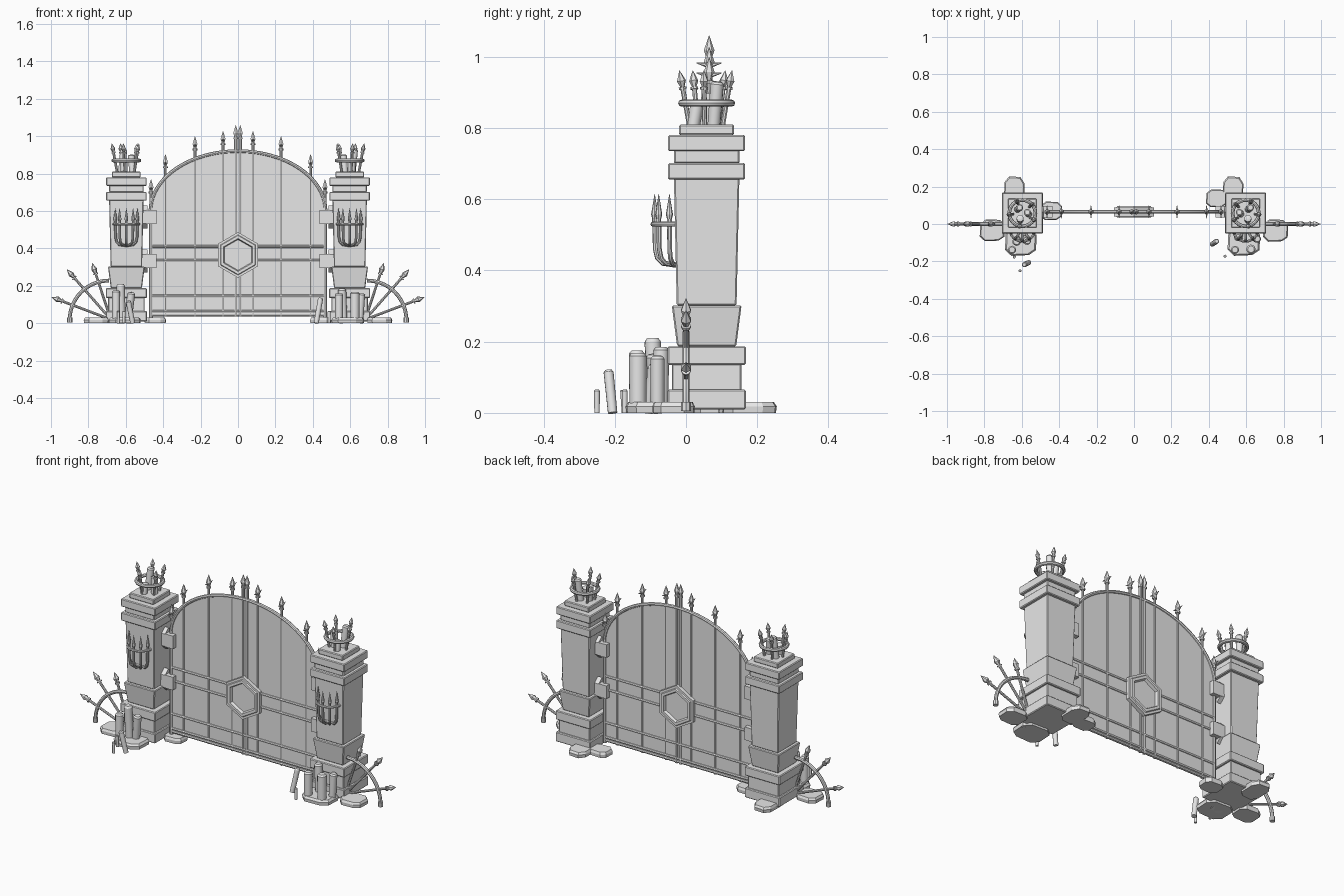
import bpy, bmesh, math
from mathutils import Vector, Matrix

if "Cube" in bpy.data.objects:
    bpy.data.objects.remove(bpy.data.objects["Cube"])

stone = bpy.data.materials.new("plain_grey")
stone.diffuse_color = (0.8, 0.8, 0.8, 1)
stone.use_nodes = True
stone.node_tree.nodes["Principled BSDF"].inputs["Base Color"].default_value = stone.diffuse_color
GY = 0.065          # depth of the gate plane
PX, PY = 0.597, 0.058   # pillar centre


def finish(name, bm, smooth=True):
    bmesh.ops.recalc_face_normals(bm, faces=bm.faces)
    me = bpy.data.meshes.new(name)
    bm.to_mesh(me)
    bm.free()
    me.materials.append(stone)
    ob = bpy.data.objects.new(name, me)
    bpy.context.collection.objects.link(ob)
    if smooth:
        bpy.ops.object.select_all(action='DESELECT')
        ob.select_set(True)
        bpy.context.view_layer.objects.active = ob
        bpy.ops.object.shade_smooth_by_angle(angle=math.radians(40))
    return ob


def rod(bm, p, q, r1, r2=None, n=8):
    """Tapered cylinder from p to q."""
    p, q = Vector(p), Vector(q)
    d = q - p
    m = Matrix.Translation((p + q) / 2) @ d.to_track_quat('Z', 'Y').to_matrix().to_4x4()
    bmesh.ops.create_cone(bm, cap_ends=True, segments=n, radius1=r1,
                          radius2=r1 if r2 is None else r2, depth=d.length, matrix=m)


def tube(bm, pts, r, closed=False, n=8):
    """Sweep a round section along a path."""
    pts = [Vector(p) for p in pts]
    k = len(pts)
    normal = (pts[1] - pts[0]).cross(pts[2] - pts[1]).normalized()
    rings = []
    for i, p in enumerate(pts):
        a = pts[i - 1] if closed or i else p
        b = pts[(i + 1) % k] if closed or i < k - 1 else p
        side = (b - a).normalized().cross(normal)
        rings.append([bm.verts.new(p + r * (side * math.cos(t) + normal * math.sin(t)))
                      for t in (2 * math.pi * j / n for j in range(n))])
    for i in range(k if closed else k - 1):
        A, B = rings[i], rings[(i + 1) % k]
        for j in range(n):
            bm.faces.new((A[j], A[(j + 1) % n], B[(j + 1) % n], B[j]))
    if not closed:
        bm.faces.new(rings[0])
        bm.faces.new(rings[-1])


def block(bm, c, z0, z1, h0, h1=None, bevel=0.004):
    """Square block with half widths h0 (bottom) and h1 (top)."""
    h1 = h1 or h0
    sub = bmesh.new()
    bmesh.ops.create_cube(sub, size=2)
    for v in sub.verts:
        h = h1 if v.co.z > 0 else h0
        v.co = (c[0] + v.co.x * h, c[1] + v.co.y * h, z1 if v.co.z > 0 else z0)
    bmesh.ops.bevel(sub, geom=sub.edges[:], offset=bevel, segments=1, affect='EDGES')
    tmp = bpy.data.meshes.new("tmp")
    sub.to_mesh(tmp)
    sub.free()
    bm.from_mesh(tmp)
    bpy.data.meshes.remove(tmp)


def prism(bm, pts, vec):
    """Extrude a planar polygon along vec."""
    f = bm.faces.new([bm.verts.new(p) for p in pts])
    g = bmesh.ops.extrude_face_region(bm, geom=[f])["geom"]
    bmesh.ops.translate(bm, vec=vec, verts=[v for v in g if isinstance(v, bmesh.types.BMVert)])


def spearhead(bm, tip, d, size=0.07, r=0.015, barbs=False):
    """Collar and diamond point ending at tip, heading along d."""
    tip, d = Vector(tip), Vector(d).normalized()
    at = lambda f: tip - d * size * f
    rod(bm, at(1.08), at(0.95), r * 0.85)
    rod(bm, at(0.95), at(0.6), r * 0.45, r, 6)
    rod(bm, at(0.6), tip, r, 0.0005, 6)
    if barbs:
        for s in (-1, 1):
            rod(bm, at(0.75), at(0.65) + Vector((0, s * 0.035, 0)), 0.008, 0.001, 6)


def arch(x):
    return 0.60 + 0.32 * math.sqrt(max(0, 1 - (x / 0.468) ** 2))


# Gate leaves: thin arched panels
for s, name in ((-1, "left_panel"), (1, "right_panel")):
    bm = bmesh.new()
    top = [0.465 * math.sin(math.pi / 2 * i / 16) for i in range(17)]
    pts = [(s * x, GY - 0.003, arch(x)) for x in top]
    prism(bm, pts + [(s * 0.465, GY - 0.003, 0.04), (0, GY - 0.003, 0.04)], (0, 0.006, 0))
    finish(name, bm, False)

# Arched outer frame
bm = bmesh.new()
tube(bm, [(0.468 * math.cos(t), GY, 0.60 + 0.32 * math.sin(t))
          for t in (math.pi * i / 40 for i in range(41))], 0.010)
for s in (-1, 1):
    rod(bm, (s * 0.465, GY, 0.03), (s * 0.465, GY, 0.62), 0.010)
finish("arch_frame", bm)

# Horizontal rails
bm = bmesh.new()
for z in (0.045, 0.062, 0.145, 0.335, 0.41):
    rod(bm, (-0.465, GY, z), (0.465, GY, z), 0.009)
finish("gate_rails", bm)

# Upright bars with spear points
bm = bmesh.new()
for s in (-1, 1):
    for x, tip in ((0.012, 1.06), (0.08, 1.028), (0.23, 1.0), (0.388, 0.905), (0.465, 0.77)):
        rod(bm, (s * x, GY, 0.035), (s * x, GY, tip - 0.06), 0.009 if x < 0.05 else 0.007)
        spearhead(bm, (s * x, GY, tip), (0, 0, 1), barbs=x > 0.05)
finish("gate_bars", bm)

# Hexagonal lock: stepped frames around a recessed plate
bm = bmesh.new()
hexa = lambda r, y: [bm.verts.new((r * math.sin(a), y, 0.365 + r * math.cos(a)))
                     for a in (math.pi / 3 * i for i in range(6))]
for s in (-1, 1):
    rings = [hexa(r, GY + s * y) for r, y in ((0.122, 0), (0.122, 0.024), (0.108, 0.024), (0.104, 0.03),
                                               (0.088, 0.03), (0.082, 0.014))]
    for A, B in zip(rings, rings[1:]):
        for i in range(6):
            bm.faces.new((A[i], A[(i + 1) % 6], B[(i + 1) % 6], B[i]))
    bm.faces.new(rings[-1])
bmesh.ops.remove_doubles(bm, verts=bm.verts, dist=1e-5)
finish("hexagon_lock", bm, False)

# Candle: slightly leaning cylinder with a rounded shoulder
def candle(bm, x, y, z0, z1, r=0.02, dx=0.0, dy=0.0):
    p, q = Vector((x - dx, y - dy, z0)), Vector((x + dx, y + dy, z1))
    e = p.lerp(q, 0.95)
    rod(bm, p, e, r * 0.95, r, 12)
    rod(bm, e, q, r, r * 0.7, 12)


# Flat ground stone: chamfered octagon slab
def slab(bm, x0, x1, y0, y1, h=0.03):
    cx, cy, hx, hy = (x0 + x1) / 2, (y0 + y1) / 2, (x1 - x0) / 2, (y1 - y0) / 2
    oct_ = [(1, .5), (.6, .95), (-.5, 1), (-.95, .6), (-1, -.55), (-.6, -1), (.5, -.95), (.95, -.6)]
    lay = [[bm.verts.new((cx + a * hx * k, cy + b * hy * k, z)) for a, b in oct_]
           for k, z in ((0.97, 0), (1, h * 0.6), (0.9, h))]
    for A, B in zip(lay, lay[1:]):
        for i in range(8):
            bm.faces.new((A[i], A[(i + 1) % 8], B[(i + 1) % 8], B[i]))
    bm.faces.new(lay[0])
    bm.faces.new(lay[-1])


for s, side in ((-1, "left"), (1, "right")):
    c = (s * PX, PY)
    # Pillar of stacked blocks: bottom z, top z, half widths
    bm = bmesh.new()
    for z0, z1, h0, h1 in ((0.01, 0.065, .11, .11), (0.06, 0.14, .098, .098), (0.135, 0.187, .11, .11),
                           (0.187, 0.302, .083, .098), (0.302, 0.66, .084, .092), (0.655, 0.702, .108, .108),
                           (0.70, 0.74, .092, .092), (0.735, 0.78, .108, .108), (0.78, 0.81, .077, .077)):
        block(bm, c, z0, z1, h0, h1)
    finish(side + "_pillar", bm, False)

    # Crown: ring, outward leaning spears
    bm = bmesh.new()
    tube(bm, [(c[0] + 0.07 * math.cos(t), PY + 0.07 * math.sin(t), 0.87)
              for t in (math.pi * i / 12 for i in range(24))], 0.010, True)
    for i in range(5):
        a = math.radians(54 + 72 * i + 12 * s)
        u = Vector((math.cos(a), math.sin(a), 0))
        foot = Vector((*c, 0.81)) + u * 0.05
        tip = Vector((*c, 0.962)) + u * 0.078
        d = tip - foot
        rod(bm, foot, tip - d * 0.3, 0.007)
        spearhead(bm, tip, d, 0.05, 0.013)
    finish(side + "_crown", bm)
    bm = bmesh.new()
    for x, y, z, dx in ((0.02, 0.025, 0.93, 0.006), (-0.03, 0.0, 0.90, -0.004), (0.012, -0.032, 0.865, 0)):
        candle(bm, c[0] + s * x, PY + y, 0.805, z, 0.019, dx, 0.005)
    finish(side + "_crown_candles", bm)

    # Wall sconce: half hoop and five curved prongs
    bm = bmesh.new()
    hub = Vector((c[0], -0.025, 0))
    tube(bm, [hub + Vector((0.068 * math.cos(t), 0.068 * math.sin(t), 0.53))
              for t in (math.pi + math.pi * i / 12 for i in range(13))], 0.007)
    for i in range(5):
        a = math.radians(200 + 35 * i)
        u = Vector((math.cos(a), math.sin(a), 0))
        path = [hub + u * r + Vector((0, 0, z)) for r, z in
                ((0.005, 0.415), (0.04, 0.42), (0.055, 0.435), (0.061, 0.46), (0.063, 0.545))]
        tube(bm, path, 0.007)
        rod(bm, path[-1], path[-1] + Vector((0, 0, 0.012)), 0.007, 0.010)
        rod(bm, path[-1] + Vector((0, 0, 0.012)), path[-1] + Vector((0, 0, 0.07)), 0.010, 0.0005)
    finish(side + "_wall_sconce", bm)

    # Hinges: hexagonal wall plate and knuckle block
    bm = bmesh.new()
    for z in (0.568, 0.333):
        prism(bm, [(s * 0.485, GY + y, z + dz) for y, dz in
                   ((-.03, -.035), (0, -.062), (.03, -.035), (.03, .035), (0, .062), (-.03, .035))],
              (s * 0.03, 0, 0))
        prism(bm, [(s * x, GY - 0.03, z + dz) for x, dz in
                   ((.436, -.037), (.49, -.037), (.49, .037), (.436, .037))], (0, 0.06, 0))
    finish(side + "_hinges", bm, False)

    # Spear fan: quarter hoop with three radiating spears
    bm = bmesh.new()
    tube(bm, [(s * (0.69 + 0.21 * math.cos(t)), 0, 0.018 + 0.21 * math.sin(t))
              for t in (math.pi / 2 * i / 14 for i in range(15))], 0.010)
    rod(bm, (s * 0.90, 0, 0.005), (s * 0.90, 0, 0.03), 0.014)
    for tx, tz in ((0.998, 0.14), (0.915, 0.288), (0.78, 0.322)):
        foot, tip = Vector((s * 0.68, 0, 0.02)), Vector((s * tx, 0, tz))
        d = (tip - foot).normalized()
        rod(bm, foot, tip - d * 0.05, 0.007)
        spearhead(bm, tip, d, 0.06, 0.016)
    finish(side + "_spear_fan", bm)

# Ground stones around both pillars: x0, x1, y0, y1
bm = bmesh.new()
for b in ((-.69, -.52, -.17, -.02), (-.695, -.585, .10, .255), (-.825, -.69, -.092, .025), (-.50, -.385, .02, .12),
          (.50, .675, -.17, -.02), (.475, .585, .10, .255), (.69, .825, -.095, .025), (.385, .50, .09, .185)):
    slab(bm, *b)
finish("ground_stones", bm, False)

# Candles on the ground: x, y, top, radius, lean
bm = bmesh.new()
for x, y, z, r, dx, dy in (
        (-.625, -.09, .21, .023, -.003, -.004), (-.652, -.138, .175, .022, 0, 0), (-.58, -.085, .165, .021, .010, -.006),
        (-.575, -.212, .12, .014, -.012, -.006), (-.64, -.175, .065, .008, 0, -.002), (-.61, -.25, .065, .008, 0, 0),
        (.56, -.07, .185, .022, -.004, 0), (.54, -.138, .16, .022, 0, 0), (.625, -.135, .168, .025, 0, 0),
        (.655, -.08, .16, .020, .005, 0), (.43, -.10, .135, .014, .012, .008), (.487, -.172, .065, .008, 0, 0)):
    candle(bm, x, y, 0.0, z, r, dx, dy)
finish("ground_candles", bm)
